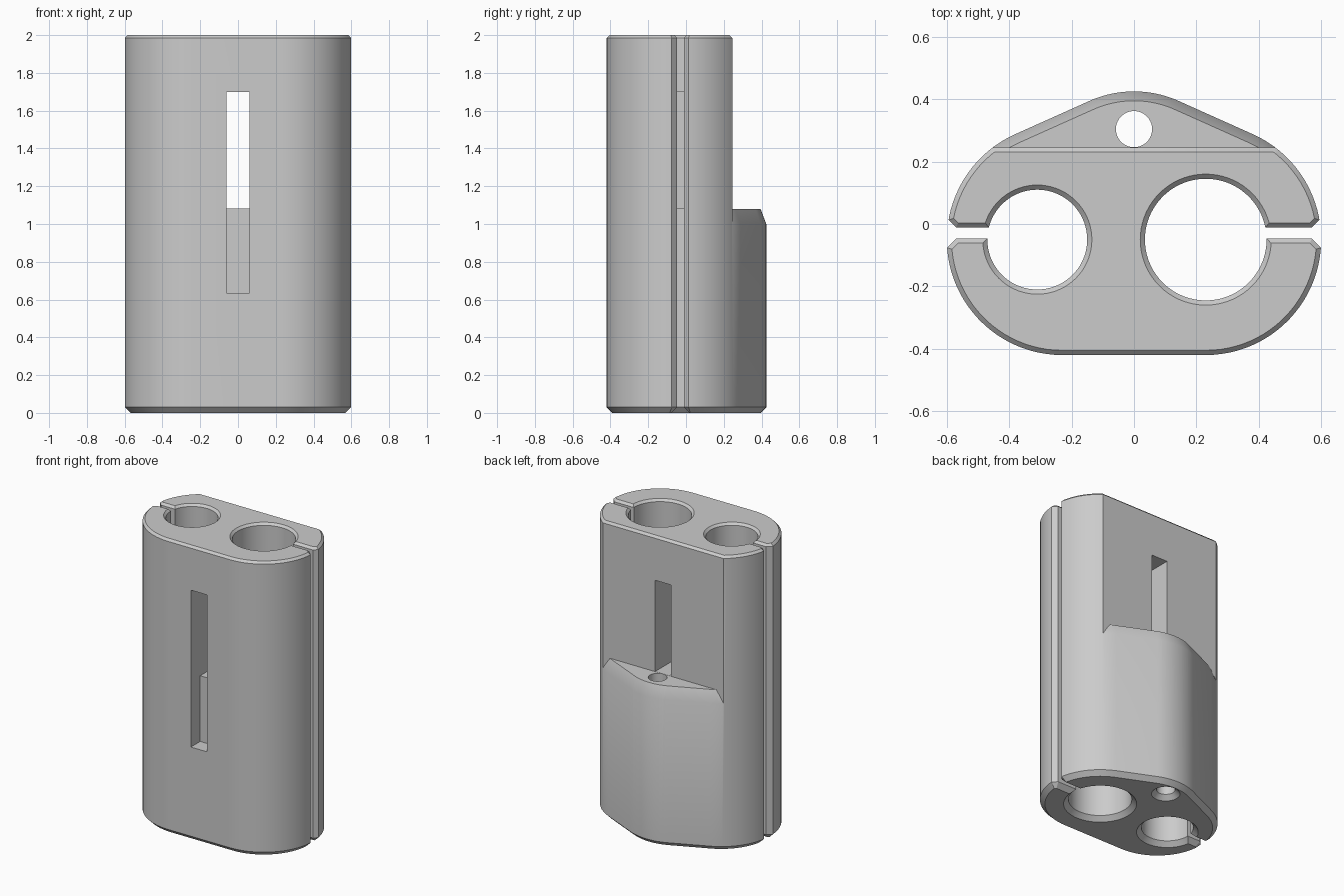
import bpy, bmesh, math

cube = bpy.data.objects.get("Cube")
if cube:
    bpy.data.objects.remove(cube, do_unlink=True)

SLANT = math.radians(24.2)   # pitch of the back flanks
MID_Y = -0.05                # line of the two large bores


def arc(cx, cy, r, a0, a1, steps):
    return [(cx + r * math.cos(a0 + (a1 - a0) * i / steps),
             cy + r * math.sin(a0 + (a1 - a0) * i / steps)) for i in range(steps + 1)]


def outline(grow=0.0):
    """Rounded body section: two side arcs and a blunt back nose."""
    q = math.pi / 2
    side, nose = 0.37 + grow, 0.35 + grow
    return (arc(0.23, MID_Y, side, -q, q - SLANT, 40)
            + arc(0, 0.075, nose, q - SLANT, q + SLANT, 20)
            + arc(-0.23, MID_Y, side, q + SLANT, 3 * q, 40))


def circle(cx, cy, r):
    return arc(cx, cy, r, 0, 2 * math.pi, 72)[:-1]


def make(name, rings):
    """Closed skin through rings of 3D points."""
    bm = bmesh.new()
    loops = [[bm.verts.new(p) for p in ring] for ring in rings]
    for a, b in zip(loops, loops[1:]):
        for i in range(len(a)):
            j = (i + 1) % len(a)
            bm.faces.new((a[i], a[j], b[j], b[i]))
    bm.faces.new(loops[0][::-1])
    bm.faces.new(loops[-1])
    bmesh.ops.recalc_face_normals(bm, faces=bm.faces)
    mesh = bpy.data.meshes.new(name)
    bm.to_mesh(mesh)
    bm.free()
    obj = bpy.data.objects.new(name, mesh)
    bpy.context.collection.objects.link(obj)
    return obj


def loft(name, sections):
    return make(name, [[(x, y, z) for x, y in pts] for pts, z in sections])


def extrude_x(name, profile, half):
    return make(name, [[(x, y, z) for y, z in profile] for x in (-half, half)])


def cut(target, cutter):
    cutter.hide_render = True
    mod = target.modifiers.new("cut", 'BOOLEAN')
    mod.operation = 'DIFFERENCE'
    mod.solver = 'EXACT'
    mod.object = cutter
    bpy.context.view_layer.objects.active = target
    bpy.ops.object.modifier_apply(modifier=mod.name)
    bpy.data.objects.remove(cutter, do_unlink=True)


# Main block with chamfered ends
body = loft("clamp_body", [(outline(-0.03), 0), (outline(), 0.03),
                           (outline(), 1.985), (outline(-0.015), 2)])

# Flat upper back, leaving a ledge with a sloped rim
back_cutter = extrude_x("back_cutter", [(0.245, 0.95), (0.245, 1.985), (0.22, 2.01),
                                        (0.22, 2.1), (0.6, 2.1), (0.6, 0.95)], 0.8)
cut(back_cutter, loft("ledge_form", [(outline(0.0375), 0.9), (outline(-0.03), 1.08)]))
cut(body, back_cutter)

# Two large bores, chamfered at both ends
for cx, r in ((-0.31, 0.16), (0.23, 0.195)):
    cut(body, loft("bore_cutter", [(circle(cx, MID_Y, r + 0.04), -0.01),
                                   (circle(cx, MID_Y, r), 0.03),
                                   (circle(cx, MID_Y, r), 1.985),
                                   (circle(cx, MID_Y, r + 0.025), 2.01)]))

# Small bore through the back ledge
cut(body, loft("small_bore_cutter", [(circle(0, 0.304, 0.098), -0.01),
                                     (circle(0, 0.304, 0.058), 0.03),
                                     (circle(0, 0.304, 0.058), 1.2)]))


# Side slits that flare at the outside and at both ends
def slit(side, inner, d):
    h, x0, y = 0.0175 + d, 0.57 - 0.4 * d, -0.029
    pts = [(inner, -h), (x0, -h), (x0 + 0.1, -h - 0.1),
           (x0 + 0.1, h + 0.1), (x0, h), (inner, h)]
    return [(side * px, y + py) for px, py in pts]


for side, inner in ((1, 0.36), (-1, 0.4)):
    cut(body, loft("slit_cutter", [(slit(side, inner, 0.04), -0.01),
                                   (slit(side, inner, 0), 0.03),
                                   (slit(side, inner, 0), 1.985),
                                   (slit(side, inner, 0.025), 2.01)]))

# Stepped slot: shallow below, through to the back above the ledge
cut(body, extrude_x("slot_cutter", [(-0.5, 0.635), (-0.32, 0.635), (-0.32, 1.081),
                                    (0.26, 1.081), (0.26, 1.7), (-0.5, 1.7)], 0.06))

# Plain grey finish
grey = bpy.data.materials.new("plain_grey")
grey.use_nodes = True
colour = (0.6, 0.6, 0.6, 1)
grey.diffuse_color = colour
grey.node_tree.nodes["Principled BSDF"].inputs["Base Color"].default_value = colour
body.data.materials.clear()
body.data.materials.append(grey)
for face in body.data.polygons:
    face.material_index = 0

bpy.ops.object.select_all(action='DESELECT')
body.select_set(True)
bpy.context.view_layer.objects.active = body
bpy.ops.object.shade_smooth_by_angle(angle=math.radians(30))
